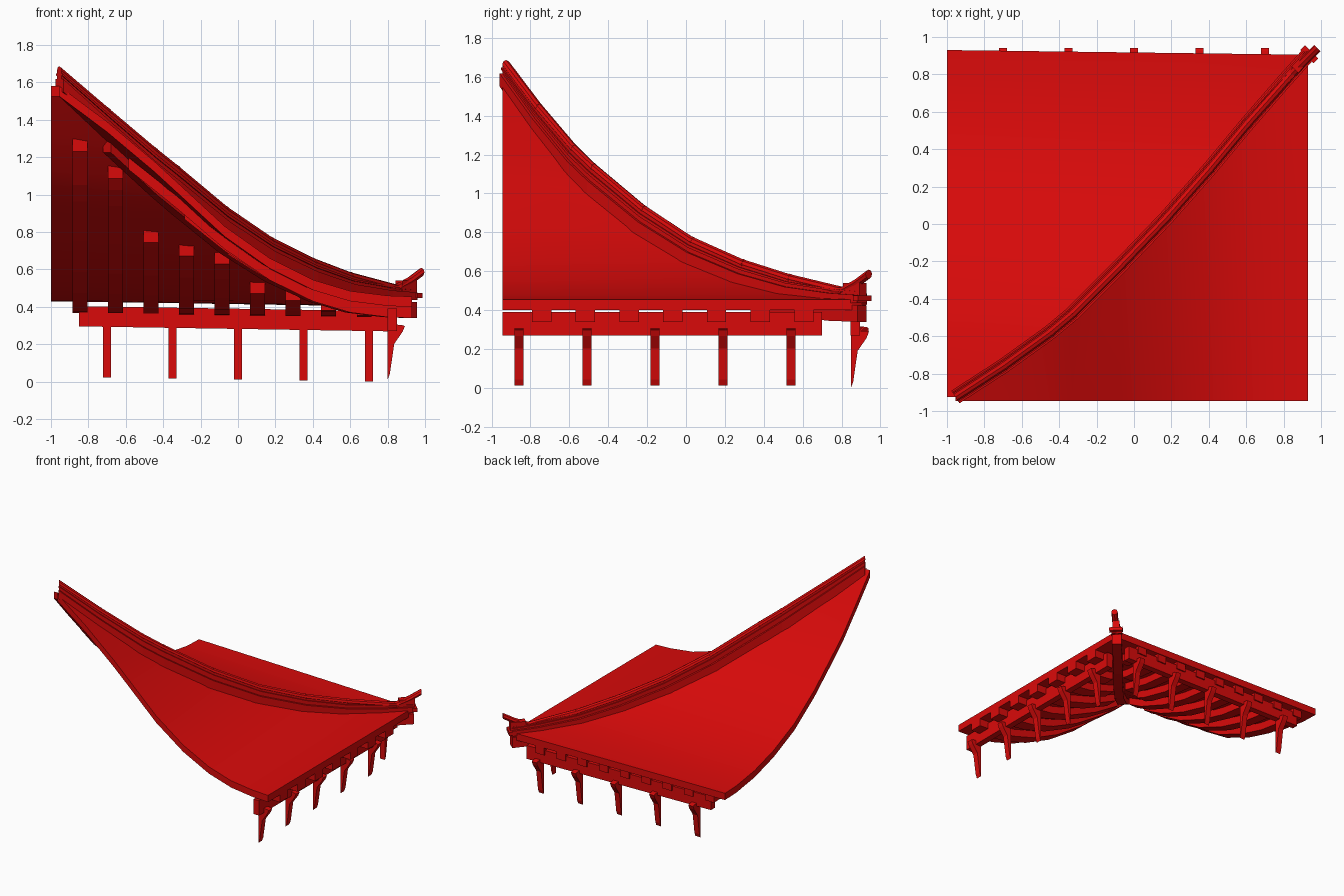
import bpy, bmesh, math
from mathutils import Vector

if "Cube" in bpy.data.objects:
    bpy.data.objects.remove(bpy.data.objects["Cube"])

red = bpy.data.materials.new("red_paint")
red.diffuse_color = (0.7, 0.003, 0.003, 1)
red.use_nodes = True
red.node_tree.nodes["Principled BSDF"].inputs["Base Color"].default_value = red.diffuse_color

# Hip line where the two roof slopes meet, from peak to eave corner
HIP = [(-.955, -.925, 1.58), (-.70, -.76, 1.34), (-.45, -.58, 1.11), (-.33, -.48, 1.01), (-.07, -.22, .80),
       (.17, .03, .65), (.4, .29, .545), (.6, .53, .485), (.8, .76, .46), (.93, .905, .455)]
SCALES = [.75, .95, 1.12, 1.15, 1.08, .95, .85, .7, .55, .45]  # ridge height along the hip
# How much each slope rises away from the hip, at its open cut
RIGHT_LIFT = [0, .05, .07, .06, .03, .01, 0, 0, 0, 0]
BACK_LIFT = [0, .05, .08, .09, .08, .06, .05, .04, .03, .03]
SLAB = .055


def lerp_hip(axis, v):
    """Hip point at a given x (axis 0) or y (axis 1), with the slope's lift there."""
    lifts = BACK_LIFT if axis else RIGHT_LIFT
    for a, b, la, lb in zip(HIP, HIP[1:], lifts, lifts[1:]):
        if v <= b[axis]:
            break
    t = (v - a[axis]) / (b[axis] - a[axis])
    return Vector(a).lerp(Vector(b), t), la + (lb - la) * t


def underside(axis, x, y):
    """Height of a slope's underside: axis 1 = back slope, axis 0 = right slope."""
    h, lift = lerp_hip(axis, y if axis else x)
    away = (h.x - x) / (h.x + 1) if axis else (h.y - y) / (h.y + .945)
    return h.z + lift * away - SLAB


def finish(name, bm, smooth=False):
    bmesh.ops.recalc_face_normals(bm, faces=bm.faces)
    me = bpy.data.meshes.new(name)
    bm.to_mesh(me)
    bm.free()
    ob = bpy.data.objects.new(name, me)
    bpy.context.collection.objects.link(ob)
    me.materials.append(red)
    if smooth:
        bpy.ops.object.select_all(action='DESELECT')
        ob.select_set(True)
        bpy.context.view_layer.objects.active = ob
        bpy.ops.object.shade_smooth_by_angle(angle=math.radians(25))
    return ob


def loft(name, rings, smooth=False):
    """Join closed rings of points into a capped solid."""
    bm = bmesh.new()
    vs = [[bm.verts.new(p) for p in r] for r in rings]
    n = len(rings[0])
    for a, b in zip(vs, vs[1:]):
        for i in range(n):
            j = (i + 1) % n
            bm.faces.new((a[i], a[j], b[j], b[i]))
    bm.faces.new(vs[0])
    bm.faces.new(vs[-1])
    return finish(name, bm, smooth)


def sweep(name, path, profile, scales=None, smooth=False):
    """Sweep a (sideways, up) profile along a path, keeping it upright."""
    rings = []
    for i, p in enumerate(path):
        d = Vector(path[min(i + 1, len(path) - 1)]) - Vector(path[max(i - 1, 0)])
        side = Vector((d.y, -d.x, 0)).normalized()
        s = scales[i] if scales else 1
        rings.append([Vector(p) + side * u + Vector((0, 0, w * s)) for u, w in profile])
    return loft(name, rings, smooth)


def rect(w, z0, z1):
    return [(-w / 2, z0), (w / 2, z0), (w / 2, z1), (-w / 2, z1)]


def box(name, lo, hi, tilt=0):
    """Box along x or y; tilt lifts z as x grows."""
    return loft(name, [[(x, y, z + tilt * x) for y, z in
                        ((lo[1], lo[2]), (hi[1], lo[2]), (hi[1], hi[2]), (lo[1], hi[2]))]
                       for x in (lo[0], hi[0])])


# Roof slopes: curved slabs ruled from the open cut to the hip
down = Vector((0, 0, -SLAB))
right, back = [], []
for i, p in enumerate(HIP):
    h = Vector(p)
    f = i / (len(HIP) - 1)
    cut = Vector((h.x, -.945, h.z + RIGHT_LIFT[i]))
    right.append([cut, h, h + down, cut + down])
    cut = Vector((-1, h.y + .025 * f, h.z + BACK_LIFT[i]))
    back.append([cut, h, h + down, cut + down])
loft("right_roof_slope", right, True)
loft("back_roof_slope", back, True)

# Rafters following the underside of each slope, ending flush at the eave
for k, gap in enumerate([.11, .09, .34, .26, .12, .25, .12, .1, .07]):
    x = -.845 + .19 * k
    y0 = lerp_hip(0, x)[0].y + gap
    ys = [y0] + [p[1] for p in HIP if p[1] > y0 + .03]
    sweep(f"back_rafter_{k}", [(x, y, underside(1, x, y)) for y in ys], rect(.08, -.06, .005))
for k in range(7):
    y = -.743 + .225 * k
    x0 = lerp_hip(1, y)[0].x + .09
    xs = [x0] + [p[0] for p in HIP if p[0] > x0 + .03]
    sweep(f"right_rafter_{k}", [(x, y, underside(0, x, y)) for x in xs], rect(.10, -.06, .005))

# Hip beam below and layered ridge above the hip
sweep("hip_beam", HIP[1:], rect(.07, -.115, -.03))
sweep("ridge_base", HIP, rect(.08, -.04, .05), SCALES)
sweep("ridge_wall", HIP, rect(.045, .03, .11), SCALES)
sweep("ridge_moulding", HIP, rect(.062, .075, .09), SCALES)
cap = [(p[0], p[1], p[2] + .11 * s) for p, s in zip(HIP, SCALES)][:-1]
cap[-1] = (.85, .81, .495)
octagon = [(.024 * math.cos(a * math.pi / 4), .024 * math.sin(a * math.pi / 4)) for a in range(8)]
sweep("ridge_cap", cap, octagon, smooth=True)

# Ridge cap joints
for k, (a, b) in enumerate(zip(cap[1:-1], cap[2:])):
    a, b = Vector(a), Vector(b)
    sweep(f"cap_joint_{k}", [a, a + (b - a).normalized() * .015], [(u * 1.06, w * 1.06) for u, w in octagon])

# Upturned end tile and its cross bar at the corner
sweep("upturned_end", [(.84, .80, .495), (.92, .88, .54), (.98, .94, .585)], octagon)
sweep("end_neck", [(.86, .825, .47), (.94, .91, .47)], rect(.05, -.02, .07))
sweep("end_cross_bar", [(.925, .895, .462), (.95, .92, .462)], rect(.10, -.015, .012))

# Eave beams
TILT = -.016
box("right_eave_beam", (.80, -.945, .27), (.85, .70, .39))
box("back_eave_beam", (-.85, .845, .282), (.80, .895, .39), TILT)

# Tapered brackets hanging under the eave beams: (outward, up) profile
PROFILE = [(0, .0), (.012, .03), (.035, .19), (.08, .255), (.092, .285), (.08, .29), (.03, .295), (.0, .28)]
for k in range(5):
    y = -.86 + .35 * k
    loft(f"right_bracket_{k}", [[(.80 + u, y + s * .023, w + .012) for u, w in PROFILE] for s in (-1, 1)])
    x = -.70 + .35 * k
    loft(f"back_bracket_{k}", [[(x + s * .022, .848 + u, w + .012 + TILT * x) for u, w in PROFILE]
                               for s in (-1, 1)])
